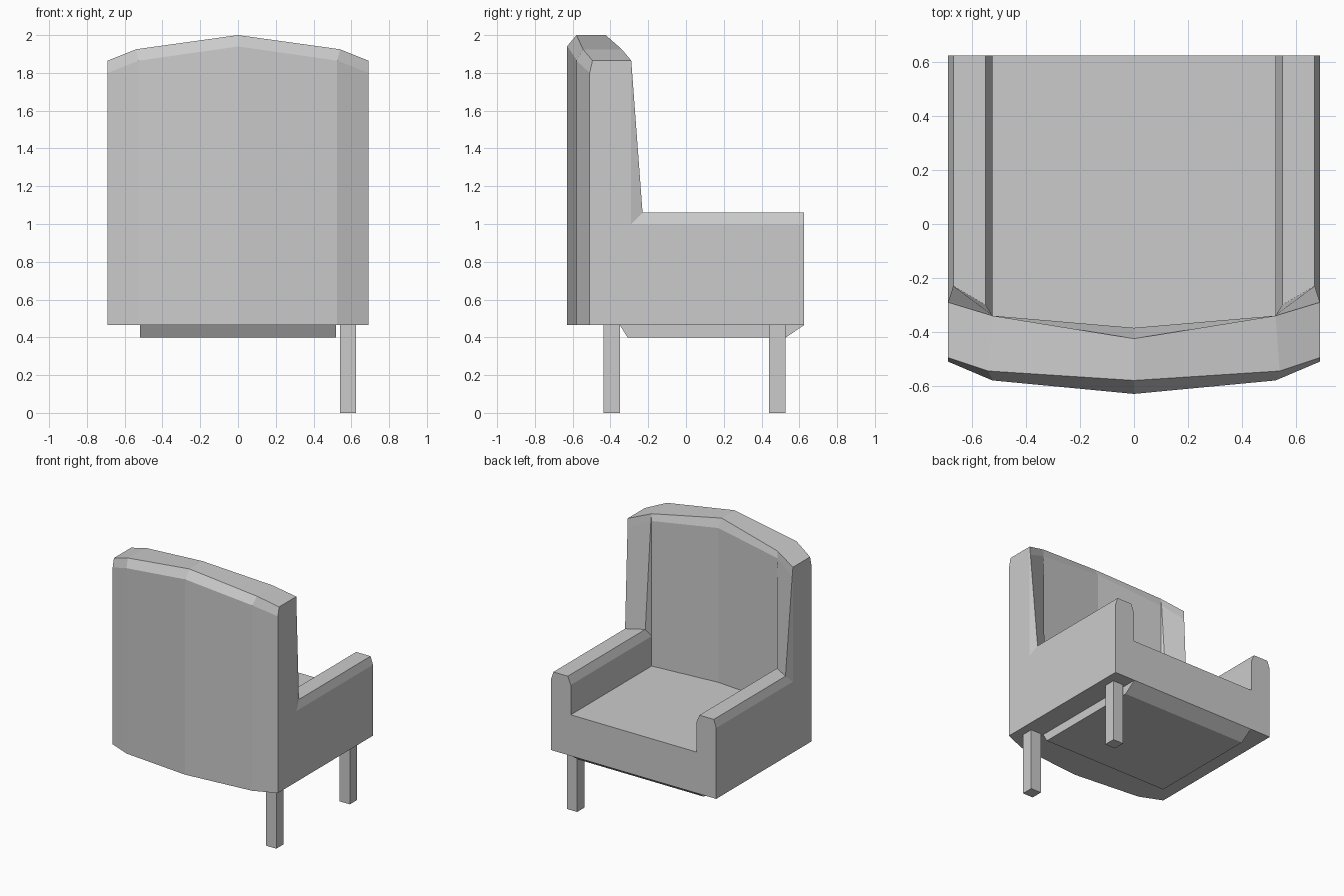
import bpy

if "Cube" in bpy.data.objects:
    bpy.data.objects.remove(bpy.data.objects["Cube"])


def make_object(name, verts, faces):
    mesh = bpy.data.meshes.new(name)
    mesh.from_pydata(verts, [], faces)
    mesh.validate()
    obj = bpy.data.objects.new(name, mesh)
    bpy.context.collection.objects.link(obj)
    return obj


def prism(name, profile, axis, a, b):
    """Extrude a 2D profile along x (profile in y,z) or y (profile in x,z)."""
    place = (lambda p, t: (t, p[0], p[1])) if axis == "x" else (lambda p, t: (p[0], t, p[1]))
    n = len(profile)
    verts = [place(p, t) for t in (a, b) for p in profile]
    sides = [(i, (i + 1) % n, n + (i + 1) % n, n + i) for i in range(n)]
    caps = [tuple(reversed(range(n))), tuple(range(n, 2 * n))]
    obj = make_object(name, verts, sides + caps)
    fix_normals(obj)
    return obj


def fix_normals(obj, weld=False):
    import bmesh
    bm = bmesh.new()
    bm.from_mesh(obj.data)
    if weld:
        bmesh.ops.remove_doubles(bm, verts=bm.verts, dist=0.001)
    bmesh.ops.recalc_face_normals(bm, faces=bm.faces)
    bm.to_mesh(obj.data)
    bm.free()


# Seat with both arms: one U-shaped profile run front to back
half = [(0.69, 0.465), (0.69, 1.0), (0.67, 1.06), (0.55, 1.06), (0.525, 1.0), (0.525, 0.775)]
profile = half + [(-x, z) for x, z in reversed(half)]
prism("seat_and_arms", profile, "y", -0.39, 0.625)

# Backrest: half loft, from the outer centre round the wing to the inner centre
plan = [(0, -0.63), (0.525, -0.58), (0.69, -0.51), (0.69, -0.29),
        (0.67, -0.23), (0.55, -0.30), (0.525, -0.34), (0, -0.385)]
arm_z = [1.06, 1.06, 1.0, 1.0, 1.06, 1.06, 1.0, 1.06]
rings = [
    [(x, y, 0.465) for x, y in plan],
    [(x, y, z) for (x, y), z in zip(plan, arm_z)],
    # lower edge of the rim chamfer
    [(0, -0.63, 1.94), (0.525, -0.58, 1.865), (0.69, -0.51, 1.80), (0.69, -0.29, 1.80),
     (0.688, -0.285, 1.80), (0.528, -0.335, 1.87), (0.525, -0.34, 1.87), (0, -0.385, 1.94)],
    # upper edge of the rim
    [(0, -0.58, 2.0), (0.54, -0.545, 1.925), (0.69, -0.495, 1.865), (0.69, -0.29, 1.865),
     (0.69, -0.29, 1.865), (0.525, -0.34, 1.925), (0.525, -0.34, 1.925), (0, -0.425, 2.0)],
]
n = len(plan)
verts = [p for ring in rings for p in ring]
faces = [(r * n + i, r * n + i + 1, (r + 1) * n + i + 1, (r + 1) * n + i)
         for r in range(len(rings) - 1) for i in range(n - 1)]
t = (len(rings) - 1) * n
faces += [tuple(range(n)), (t, t + 1, t + 6, t + 7), (t + 1, t + 2, t + 3, t + 6)]
back = make_object("backrest", verts, faces)
fix_normals(back, weld=True)
back.modifiers.new("mirror", "MIRROR").use_clip = True

# Tapered base panel under the seat
prism("base_panel", [(-0.35, 0.465), (-0.31, 0.40), (0.53, 0.40), (0.625, 0.465)], "x", -0.52, 0.52)

# Legs, on the right side only
for name, y in (("rear_leg", -0.437), ("front_leg", 0.44)):
    prism(name, [(y, 0), (y + 0.087, 0), (y + 0.087, 0.466), (y, 0.466)], "x", 0.54, 0.626)
